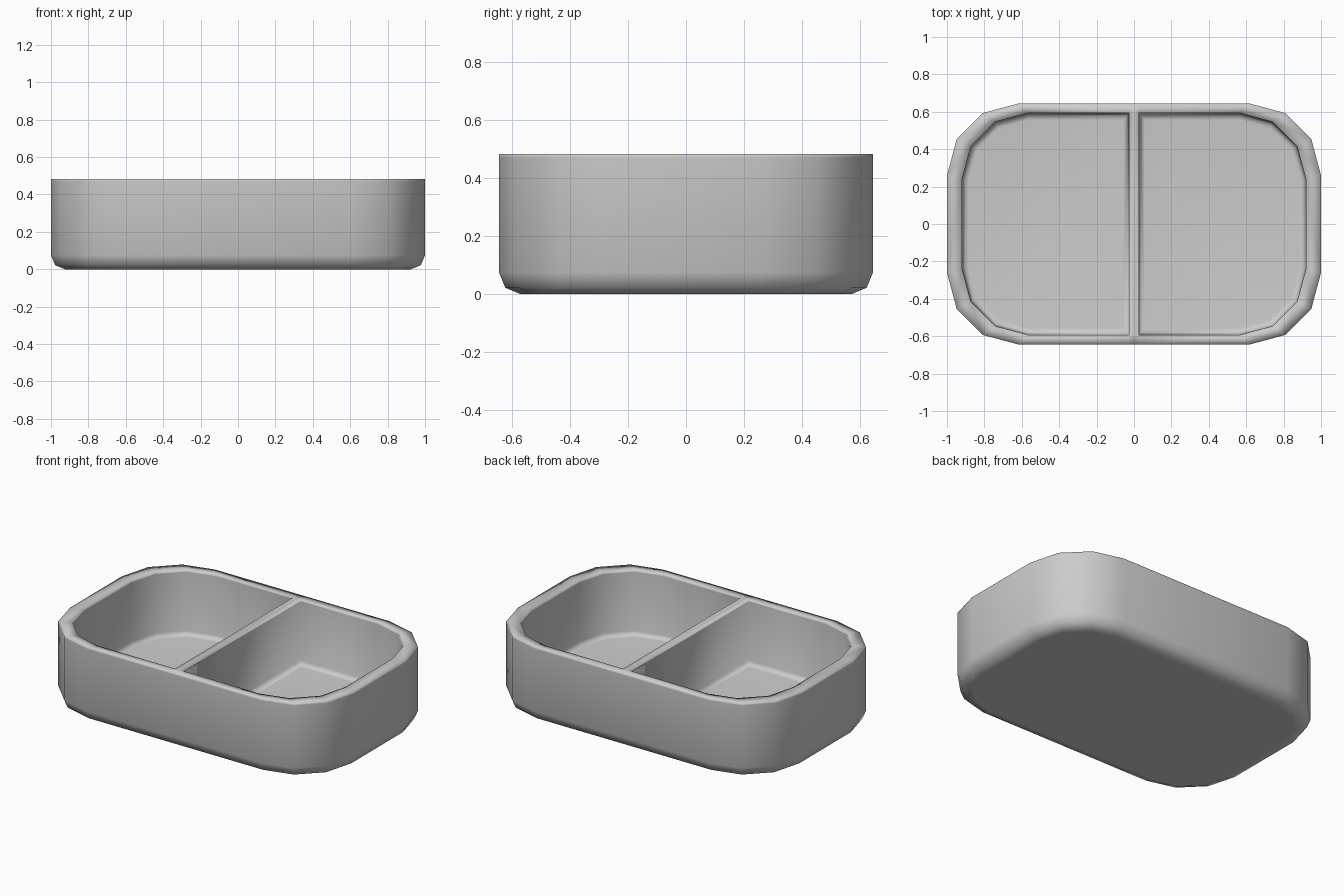
import bpy, bmesh, math

if "Cube" in bpy.data.objects:
    bpy.data.objects.remove(bpy.data.objects["Cube"])

TOP = 0.483
HALF_WALL = 0.026  # half thickness of the divider


def half_outline(inset, scale=1.0, wall=HALF_WALL):
    """Right half of a rounded rectangle, three segments per corner."""
    r = 0.385 - inset
    pts = []
    for sy, start in ((-1, -90), (1, 0)):
        for k in range(4):
            a = math.radians(start + 30 * k)
            pts.append(((0.615 + r * math.cos(a)) * scale,
                        (sy * 0.26 + r * math.sin(a)) * scale))
    return [(wall, pts[0][1])] + pts + [(wall, pts[-1][1])]


bm = bmesh.new()


def ring(inset, scale, z, wall=HALF_WALL):
    return [bm.verts.new((x, y, z)) for x, y in half_outline(inset, scale, wall)]


def bridge(a, b, closed=False):
    n = len(a)
    for k in range(n if closed else n - 1):
        j = (k + 1) % n
        bm.faces.new((a[k], a[j], b[j], b[k]))


# Outer shell and rim
outer = [ring(*p) for p in [(0.09, 1, 0), (0.075, 1, 0), (0.022, 1, 0.022), (0, 1, 0.075),
                            (0, 1, TOP - 0.012), (0, 1, TOP)]]
# Pocket: wall, tight corner, floor
pocket = [ring(*p) for p in [(0, 0.92, TOP), (0.001, 0.92, TOP - 0.012),
                             (0.006, 0.92, 0.1, HALF_WALL + 0.004),
                             (0.014, 0.92, 0.078, HALF_WALL + 0.01),
                             (0.04, 0.92, 0.075, HALF_WALL + 0.03)]]
skin = outer + pocket[:1]
for a, b in zip(skin, skin[1:]):
    bridge(a, b)
for a, b in zip(pocket, pocket[1:]):
    bridge(a, b, closed=True)
bm.faces.new(pocket[-1])

# Centre strip: carries the shell and divider top to the mirror plane
for end in (0, -1):
    mid = [bm.verts.new((0, r[end].co.y, r[end].co.z)) for r in skin]
    for k in range(len(skin) - 1):
        bm.faces.new((skin[k][end], skin[k + 1][end], mid[k + 1], mid[k]))
    if end == 0:
        first = mid
bm.faces.new((pocket[0][0], pocket[0][-1], mid[-1], first[-1]))
bm.faces.new([first[0]] + outer[0] + [mid[0]])

bmesh.ops.recalc_face_normals(bm, faces=bm.faces[:])
for f in bm.faces:
    f.smooth = True
mesh = bpy.data.meshes.new("divided_tray")
bm.to_mesh(mesh)
bm.free()
tray = bpy.data.objects.new("divided_tray", mesh)
bpy.context.collection.objects.link(tray)
mirror = tray.modifiers.new("mirror", 'MIRROR')
mirror.use_clip = True
